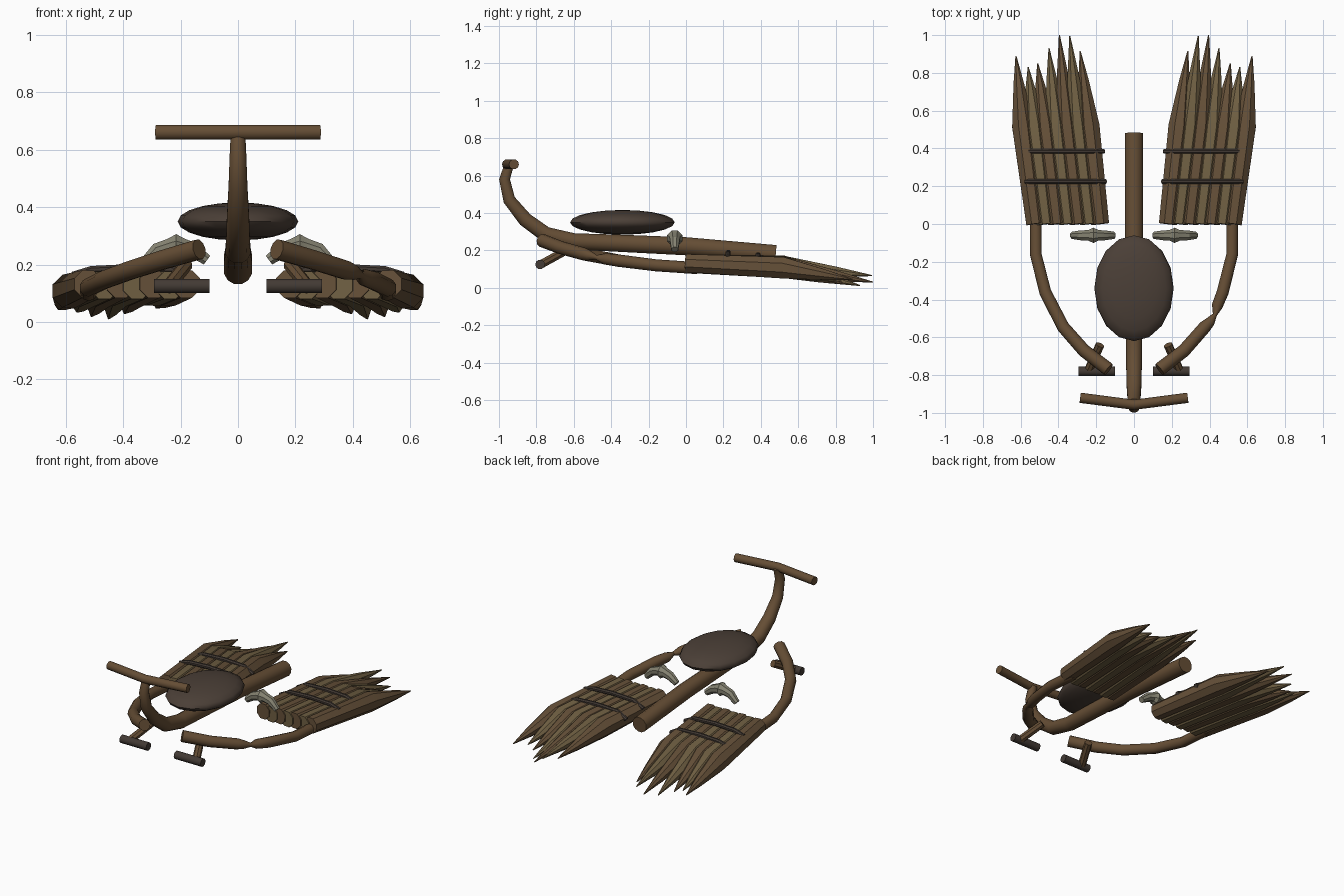
import bpy, bmesh, math
from mathutils import Vector

if "Cube" in bpy.data.objects:
    bpy.data.objects.remove(bpy.data.objects["Cube"])


def material(name, rgb):
    m = bpy.data.materials.new(name)
    m.diffuse_color = (*rgb, 1)
    m.use_nodes = True
    m.node_tree.nodes["Principled BSDF"].inputs["Base Color"].default_value = m.diffuse_color
    return m


WOOD = material("dark_wood", (0.13, 0.075, 0.035))
TWIG_A = material("twig_brown", (0.13, 0.08, 0.04))
TWIG_B = material("twig_olive", (0.16, 0.115, 0.055))
LEATHER = material("leather", (0.07, 0.05, 0.038))
BAND = material("binding", (0.055, 0.042, 0.034))
BONE = material("bone", (0.24, 0.23, 0.17))


def finish(bm, name, mat, angle):
    bmesh.ops.recalc_face_normals(bm, faces=bm.faces)
    me = bpy.data.meshes.new(name)
    bm.to_mesh(me)
    bm.free()
    ob = bpy.data.objects.new(name, me)
    bpy.context.collection.objects.link(ob)
    me.materials.append(mat)
    bpy.ops.object.select_all(action='DESELECT')
    ob.select_set(True)
    bpy.context.view_layer.objects.active = ob
    bpy.ops.object.shade_smooth_by_angle(angle=math.radians(angle))
    return ob


def tube(name, pts, radii, mat, sides=10, angle=40):
    """Capped tube through pts with one radius per point."""
    pts = [Vector(p) for p in pts]
    if not isinstance(radii, (list, tuple)):
        radii = [radii] * len(pts)
    bm = bmesh.new()
    rings = []
    along = pts[-1] - pts[0]
    ref = Vector((0, 0, 1)) if abs(along.x) > abs(along.y) else Vector((1, 0, 0))
    for i, p in enumerate(pts):
        t = (pts[min(i + 1, len(pts) - 1)] - pts[max(i - 1, 0)]).normalized()
        u = (ref - t * ref.dot(t)).normalized()
        v = t.cross(u)
        ring = []
        for k in range(sides):
            a = 2 * math.pi * (k + 0.5) / sides
            ring.append(bm.verts.new(p + (u * math.cos(a) + v * math.sin(a)) * radii[i]))
        rings.append(ring)
    for a, b in zip(rings, rings[1:]):
        for k in range(sides):
            n = (k + 1) % sides
            bm.faces.new((a[k], a[n], b[n], b[k]))
    bm.faces.new(rings[0])
    bm.faces.new(rings[-1])
    return finish(bm, name, mat, angle)


# Main shaft, curving up at the front
tube("main_shaft",
     [(0, .48, .18), (0, 0, .222), (0, -.4, .24), (0, -.6, .248), (0, -.75, .285),
      (0, -.86, .365), (0, -.945, .47), (0, -.97, .58), (0, -.945, .66)],
     [.05, .05, .047, .045, .043, .04, .034, .03, .026], WOOD, 12)

# Swept handlebar
tube("handlebar", [(-.285, -.92, .66), (0, -.957, .66), (.285, -.92, .66)], .027, WOOD)

# Flattened padded seat
bm = bmesh.new()
bmesh.ops.create_uvsphere(bm, u_segments=16, v_segments=10, radius=1)
bmesh.ops.scale(bm, verts=bm.verts, vec=(.21, .28, .066))
bmesh.ops.translate(bm, verts=bm.verts, vec=(0, -.34, .35))
finish(bm, "seat", LEATHER, 60)

# Twig tips: x, y, z from the inside outwards
TIPS = [(.285, .915, .05), (.34, .995, .065), (.395, 1.0, .03), (.45, .93, .012),
        (.51, .85, .02), (.56, .83, .035), (.625, .89, .045)]

for s, side in ((1, "right"), (-1, "left")):
    def m(pts):
        return [(s * x, y, z) for x, y, z in pts]

    # Curved outrigger arm; the right one has a pinched notch
    arm = [(.52, .06, .105), (.52, -.16, .12), (.47, -.36, .145), (.375, -.545, .18),
           (.265, -.67, .215), (.135, -.77, .253)]
    rad = [.032, .032, .033, .034, .035, .036]
    if s > 0:
        arm[3:3] = [(.44, -.435, .155), (.428, -.48, .163), (.405, -.515, .172)]
        rad[3:3] = [.03, .012, .026]
    tube(f"{side}_arm", m(arm), rad, WOOD)

    # Foot peg and its bracket
    tube(f"{side}_foot_peg", m([(.10, -.78, .125), (.293, -.78, .125)]), .026, BAND)
    tube(f"{side}_peg_bracket", m([(.245, -.785, .12), (.18, -.64, .2)]), .024, WOOD, 8)

    # Knuckled bone joint
    tube(f"{side}_bone_joint",
         m([(.108, -.06, .215), (.155, -.06, .25), (.19, -.06, .262), (.215, -.06, .265),
            (.24, -.06, .262), (.28, -.06, .25), (.325, -.06, .205)]),
         [.02, .028, .03, .044, .03, .028, .02], BONE, 8, 25)

    # Fan of pointed twigs
    for i, (tx, ty, tz) in enumerate(TIPS):
        f = i / 6
        x0, x1 = .18 + .342 * f, .24 + .348 * f
        z0, z1 = .132 - .004 * (i % 2), .115 - .008 * f
        mid = Vector((x1, .52, z1)).lerp(Vector((tx, ty, tz)), .6)
        tube(f"{side}_twig_{i + 1}",
             m([(x0, 0, z0), (x1, .52, z1), mid, (tx, ty, tz)]),
             [.052, .062, .03, .003], TWIG_B if i % 2 else TWIG_A, 8, 30)

    # Bindings laid across the twigs
    for j, y in enumerate((.225, .385)):
        z = .182 - .012 * j
        tube(f"{side}_binding_{j + 1}",
             m([(.15 + .01 * j, y, z - .035), (.22, y, z), (.37, y, z + .007),
                (.51, y, z), (.575, y, z - .02)]), .014, BAND, 8)
